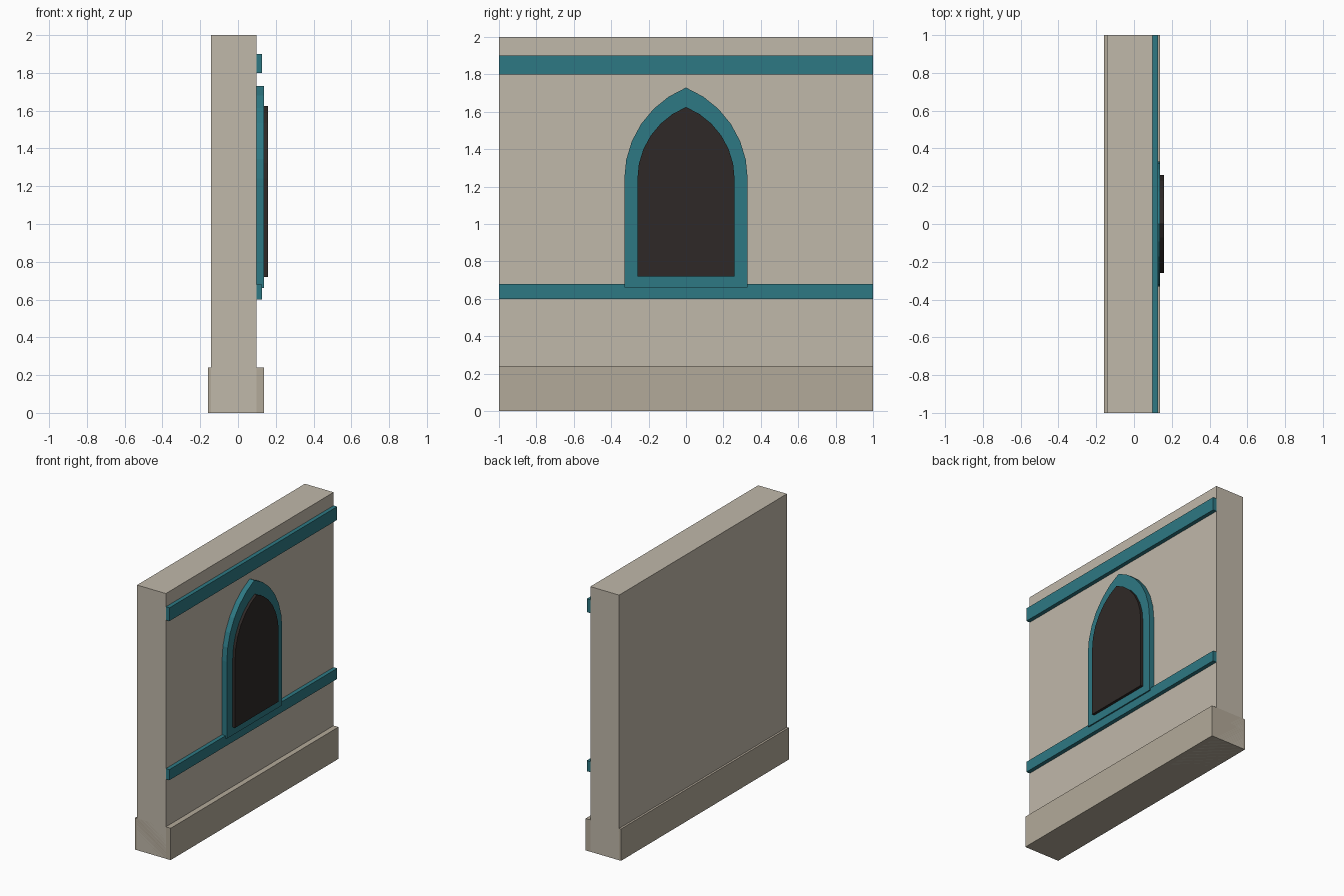
import bpy, bmesh
from math import acos, cos, sin

if "Cube" in bpy.data.objects:
    bpy.data.objects.remove(bpy.data.objects["Cube"])


def material(name, rgb):
    m = bpy.data.materials.new(name)
    m.diffuse_color = (*rgb, 1)
    m.use_nodes = True
    m.node_tree.nodes["Principled BSDF"].inputs["Base Color"].default_value = m.diffuse_color
    return m


STONE = material("stone", (0.53, 0.48, 0.40))
PLINTH = material("plinth_stone", (0.45, 0.40, 0.32))
TEAL = material("teal_trim", (0.027, 0.19, 0.23))
DARK = material("dark_opening", (0.028, 0.022, 0.02))


def prism(name, outline, x0, x1, mat):
    """Extrude a (y, z) outline along x."""
    bm = bmesh.new()
    face = bm.faces.new([bm.verts.new((x0, y, z)) for y, z in outline])
    ext = bmesh.ops.extrude_face_region(bm, geom=[face])
    verts = [v for v in ext["geom"] if isinstance(v, bmesh.types.BMVert)]
    bmesh.ops.translate(bm, verts=verts, vec=(x1 - x0, 0, 0))
    bmesh.ops.recalc_face_normals(bm, faces=bm.faces)
    me = bpy.data.meshes.new(name)
    bm.to_mesh(me)
    bm.free()
    me.materials.append(mat)
    ob = bpy.data.objects.new(name, me)
    bpy.context.collection.objects.link(ob)
    return ob


def strip(z0, z1):
    return [(-1, z0), (1, z0), (1, z1), (-1, z1)]


def pointed_arch(w, z0, spring, segments=6):
    """Straight jambs topped by two arcs meeting at a point."""
    r = 1.6 * w
    end = acos((r - w) / r)
    arc = [(w - r + r * cos(end * i / segments), spring + r * sin(end * i / segments))
           for i in range(segments + 1)]
    return [(-w, z0), (w, z0)] + arc + [(-y, z) for y, z in reversed(arc[:-1])]


FACE = 0.098  # decorated wall face

# Wall and its wider base
prism("wall", strip(0, 2), FACE - 0.24, FACE, STONE)
prism("plinth", strip(0, 0.24), -0.158, 0.138, PLINTH)

# Horizontal trim bands
for name, z0, z1 in (("lower_band", 0.60, 0.68), ("upper_band", 1.80, 1.90)):
    prism(name, strip(z0, z1), FACE, FACE + 0.03, TEAL)

# Pointed window
prism("window_frame", pointed_arch(0.33, 0.66, 1.24), FACE, FACE + 0.04, TEAL)
prism("window_pane", pointed_arch(0.26, 0.72, 1.24), FACE + 0.04, 0.158, DARK)
